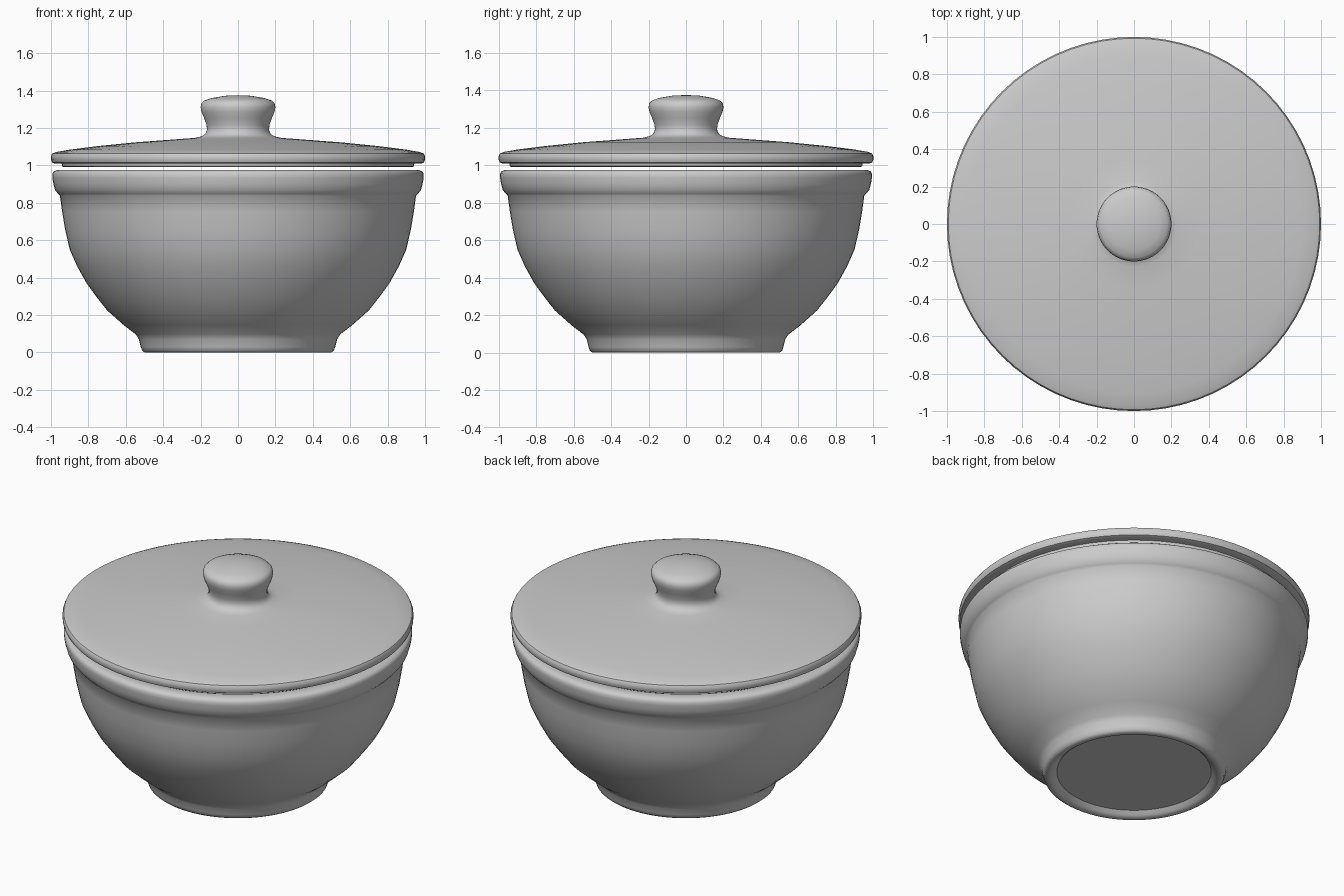
import bpy
import bmesh
import math

cube = bpy.data.objects.get("Cube")
if cube:
    bpy.data.objects.remove(cube, do_unlink=True)

# Single plain glaze colour
grey = bpy.data.materials.new("grey_glaze")
grey.use_nodes = True
colour = (0.6, 0.6, 0.6, 1.0)
grey.diffuse_color = colour
grey.node_tree.nodes["Principled BSDF"].inputs["Base Color"].default_value = colour


def lathe(name, profile, steps=72):
    """Revolve an (r, z) profile about the z axis into a smooth closed part."""
    bm = bmesh.new()
    verts = [bm.verts.new((r, 0, z)) for r, z in profile]
    edges = [bm.edges.new(pair) for pair in zip(verts, verts[1:])]
    bmesh.ops.spin(bm, geom=verts + edges, cent=(0, 0, 0), axis=(0, 0, 1),
                   angle=math.tau, steps=steps)
    bmesh.ops.remove_doubles(bm, verts=bm.verts, dist=0.0005)
    bmesh.ops.recalc_face_normals(bm, faces=bm.faces)
    mesh = bpy.data.meshes.new(name)
    bm.to_mesh(mesh)
    bm.free()
    mesh.materials.append(grey)
    obj = bpy.data.objects.new(name, mesh)
    bpy.context.collection.objects.link(obj)
    bpy.ops.object.select_all(action='DESELECT')
    obj.select_set(True)
    bpy.context.view_layer.objects.active = obj
    bpy.ops.object.shade_smooth_by_angle(angle=math.radians(40))
    return obj


# Bowl: recessed base, foot ring, curved wall, rolled rim, hollow inside
bowl_profile = [
    (0, 0.03), (0.44, 0.03), (0.46, 0.01), (0.475, 0.0), (0.50, 0.0),
    (0.513, 0.01), (0.52, 0.03), (0.53, 0.07), (0.545, 0.095),
    (0.61, 0.145), (0.70, 0.225), (0.755, 0.295), (0.81, 0.37),
    (0.86, 0.46), (0.90, 0.55), (0.925, 0.66), (0.94, 0.75), (0.952, 0.838),
    (0.962, 0.848), (0.978, 0.868), (0.987, 0.90), (0.993, 0.935),
    (0.993, 0.955), (0.985, 0.968), (0.965, 0.976), (0.92, 0.976),
    (0.90, 0.968), (0.89, 0.95), (0.88, 0.84), (0.86, 0.68), (0.82, 0.54),
    (0.74, 0.38), (0.62, 0.24), (0.46, 0.14), (0.25, 0.10), (0, 0.09),
]
lathe("bowl", bowl_profile)

# Lid: hollow underside, seating lip, rounded edge, shallow dome, knob
lid_profile = [
    (0, 1.085), (0.40, 1.075), (0.70, 1.05), (0.86, 1.025), (0.88, 1.01),
    (0.89, 0.994), (0.905, 0.99), (0.93, 0.99), (0.94, 0.995), (0.943, 1.01),
    (0.98, 1.01), (0.994, 1.015), (1.0, 1.03), (1.0, 1.05), (0.993, 1.063),
    (0.97, 1.072), (0.90, 1.084), (0.75, 1.103), (0.55, 1.123),
    (0.35, 1.138), (0.23, 1.147), (0.195, 1.155), (0.175, 1.168),
    (0.166, 1.19), (0.168, 1.215), (0.18, 1.25), (0.195, 1.285),
    (0.20, 1.31), (0.196, 1.332), (0.18, 1.347), (0.14, 1.36),
    (0.07, 1.372), (0, 1.375),
]
lathe("lid", lid_profile)
